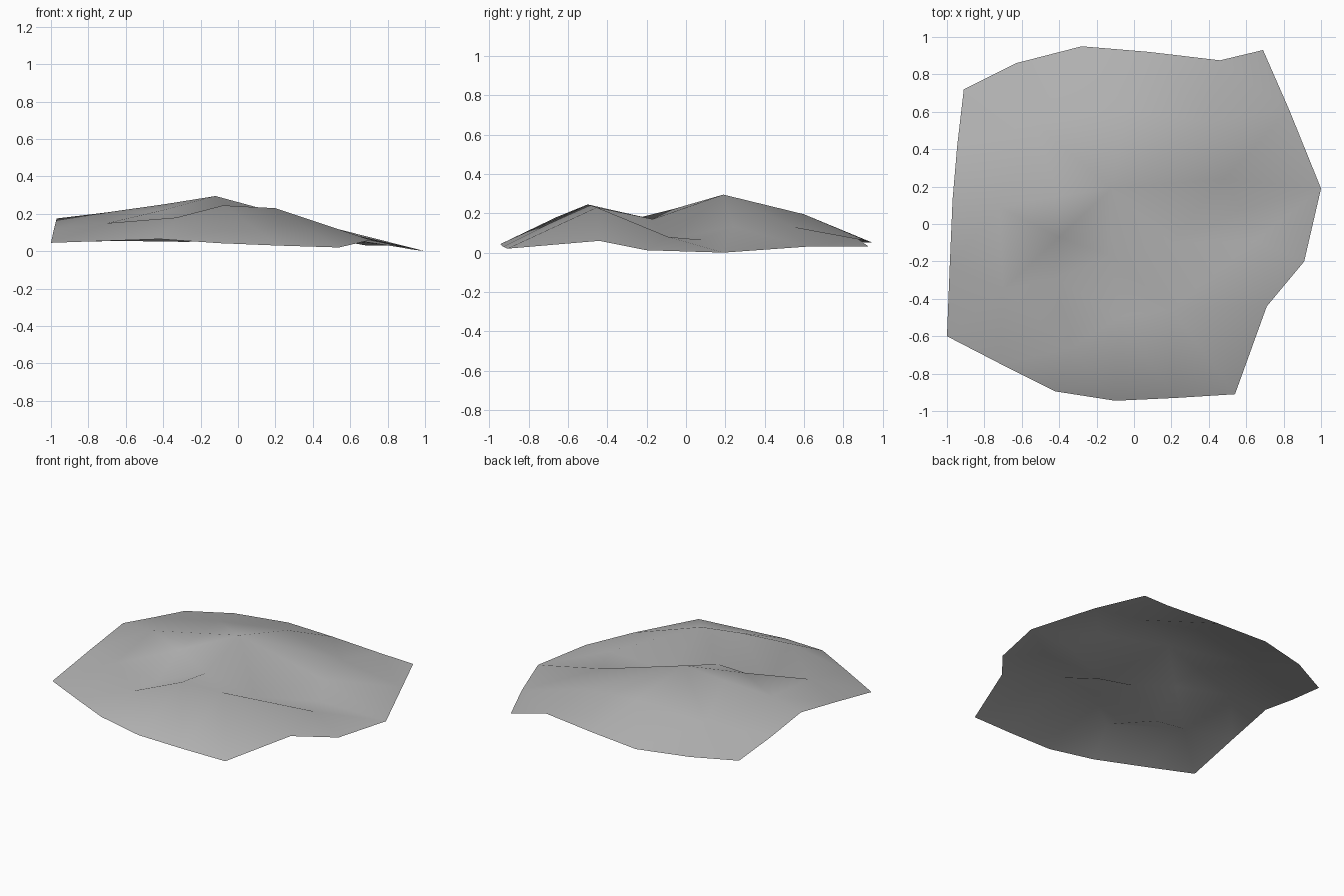
import bpy
from mathutils import Vector
from mathutils.geometry import delaunay_2d_cdt

default_cube = bpy.data.objects.get("Cube")
if default_cube:
    bpy.data.objects.remove(default_cube, do_unlink=True)


def make_material(name, colour):
    material = bpy.data.materials.new(name)
    material.use_nodes = True
    material.diffuse_color = colour
    material.node_tree.nodes["Principled BSDF"].inputs["Base Color"].default_value = colour
    return material


def build_sheet(name, rim, ridges, hollows, material):
    """Triangulate a rim, ridge lines and loose points into one smooth sheet."""
    points = list(rim)
    ridge_edges = []
    for ridge in ridges:
        start = len(points)
        points += ridge
        ridge_edges += [(i, i + 1) for i in range(start, len(points) - 1)]
    points += hollows

    flat_points = [Vector((x, y)) for x, y, z in points]
    ring = list(range(len(rim)))
    verts, edges, faces, sources, *unused = delaunay_2d_cdt(
        flat_points, ridge_edges, [ring], 1, 0.0001)

    # Lift every flat point back to its height
    lifted = []
    for vert, source in zip(verts, sources):
        height = points[source[0]][2]
        lifted.append((vert.x, vert.y, height))

    mesh = bpy.data.meshes.new(name)
    mesh.from_pydata(lifted, [], faces)
    mesh.materials.append(material)
    mesh.polygons.foreach_set("use_smooth", [True] * len(mesh.polygons))
    mesh.update()

    sheet = bpy.data.objects.new(name, mesh)
    bpy.context.collection.objects.link(sheet)
    return sheet


# Irregular rim, counter-clockwise from the front corner
front_rim = [(-1, -.6, .045), (-.71, -.75, .055), (-.42, -.895, .065),
             (-.1, -.945, .043), (.22, -.93, .03)]
right_rim = [(.54, -.91, .02), (.71, -.44, .06), (.91, -.2, .012),
             (1, .19, 0), (.83, .61, .03)]
back_rim = [(.69, .93, .03), (.46, .875, .07), (.08, .92, .06),
            (-.28, .95, .05), (-.63, .86, .055)]
left_rim = [(-.91, .72, .05), (-.945, .42, .11), (-.97, .13, .175),
            (-.985, -.22, .115)]

# Two crests joined by a saddle, and the slope behind them
front_ridge = [(-.7, -.35, .15), (-.33, -.66, .18), (-.08, -.5, .245),
               (.2, -.454, .23), (.65, -.09, .08)]
main_crest = [(-.4, -.07, .22), (-.12, .19, .295), (.48, .24, .132)]
left_shoulder = [(-.72, .09, .205), (-.4, .15, .25)]
back_slope = [(-.53, .54, .15), (-.04, .6, .195), (.4, .55, .13)]

# Saddle with a hollow on each side
saddle = [(-.126, -.169, .17)]
hollows = [(-.42, -.29, .075), (.2, -.1, .065), (.58, .08, .065)]

stone_grey = make_material("stone_grey", (.45, .45, .45, 1))
build_sheet("ground_mound",
            front_rim + right_rim + back_rim + left_rim,
            [front_ridge, main_crest, left_shoulder, back_slope],
            saddle + hollows, stone_grey)
